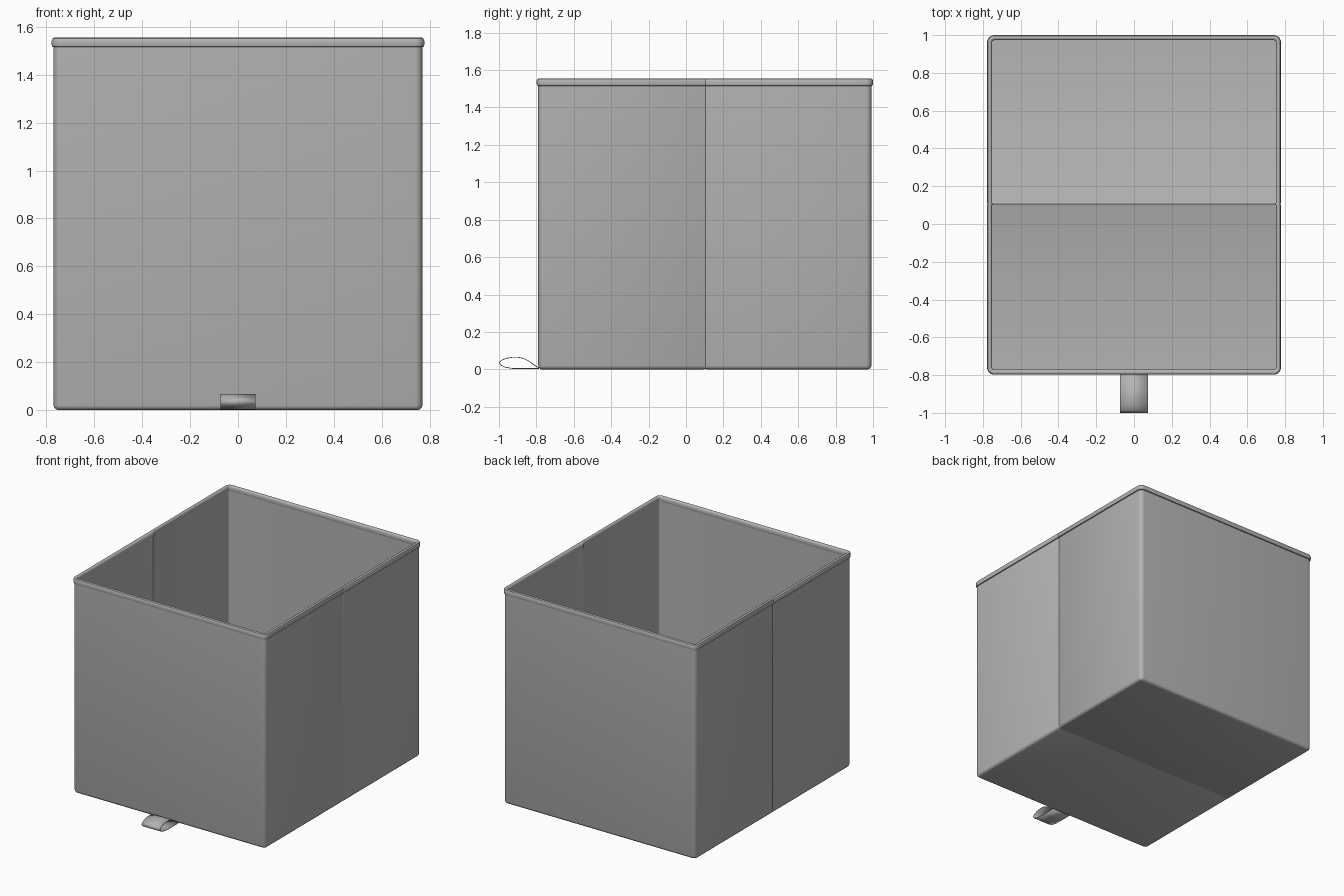
import bpy, bmesh, math

old = bpy.data.objects.get("Cube")
if old:
    bpy.data.objects.remove(old, do_unlink=True)

fabric = bpy.data.materials.new("warm_grey_fabric")
fabric.use_nodes = True
colour = (0.47, 0.46, 0.45, 1)
fabric.diffuse_color = colour
fabric.node_tree.nodes["Principled BSDF"].inputs["Base Color"].default_value = colour

HALF_X, FRONT, BACK, RADIUS = 0.77, -0.79, 0.992, 0.03
SEAM_Y, SEAM_HALF, SEAM_DEPTH = 0.105, 0.006, 0.003


def outline(inset):
    """Rounded rectangle with a small crease in the middle of each side."""
    hx, y0, y1 = HALF_X - inset, FRONT + inset, BACK - inset
    r = max(RADIUS - inset, 0.005)
    half = []
    for start, cy in ((-90, y0 + r), (0, y1 - r)):
        for k in range(7):
            a = math.radians(start + 15 * k)
            half.append((hx - r + r * math.cos(a), cy + r * math.sin(a)))
        if start < 0:
            half += [(hx, SEAM_Y - SEAM_HALF), (hx - SEAM_DEPTH, SEAM_Y),
                     (hx, SEAM_Y + SEAM_HALF)]
    return half + [(-x, y) for x, y in reversed(half)]


def finish(bm, name):
    bmesh.ops.recalc_face_normals(bm, faces=bm.faces)
    mesh = bpy.data.meshes.new(name)
    bm.to_mesh(mesh)
    bm.free()
    mesh.materials.append(fabric)
    obj = bpy.data.objects.new(name, mesh)
    bpy.context.collection.objects.link(obj)
    bpy.ops.object.select_all(action='DESELECT')
    obj.select_set(True)
    bpy.context.view_layer.objects.active = obj
    bpy.ops.object.shade_smooth_by_angle(angle=math.radians(40))
    return obj


def loft(name, profile, closed):
    """Sweep (inset, height) pairs round the outline; cap the ends if open."""
    bm = bmesh.new()
    rings = []
    for inset, z in profile:
        rings.append([bm.verts.new((x, y, z)) for x, y in outline(inset)])
    n = len(rings[0])
    pairs = list(zip(rings, rings[1:]))
    if closed:
        pairs.append((rings[-1], rings[0]))
    for a, b in pairs:
        for i in range(n):
            j = (i + 1) % n
            bm.faces.new((a[i], a[j], b[j], b[i]))
    if not closed:
        for ring in (rings[0], rings[-1]):
            # Strips across the floor, with the seam pressed in
            for i in range(n // 2 - 1):
                bm.faces.new((ring[i], ring[i + 1], ring[n - 2 - i], ring[n - 1 - i]))
            for v in ring:
                if abs(v.co.y - SEAM_Y) < 0.001:
                    v.co.z += SEAM_DEPTH
    return finish(bm, name)


# Open box with thin walls and a softened lower edge
loft("box_body", [(0.02, 0), (0.01, 0.003), (0.003, 0.01), (0, 0.02),
                  (0, 1.535), (0.012, 1.535), (0.012, 0.012)], False)

# Folded binding round the opening
loft("rim_binding", [(0.001, 1.515), (-0.006, 1.518), (-0.008, 1.525),
                     (-0.008, 1.543), (-0.004, 1.552), (0.003, 1.555),
                     (0.010, 1.555), (0.016, 1.551), (0.019, 1.543),
                     (0.019, 1.525), (0.017, 1.518), (0.011, 1.515)], True)

# Folded pull tab at the foot of the front
path = [(-0.785, 0.006), (-0.81, 0.022), (-0.84, 0.044), (-0.87, 0.059),
        (-0.90, 0.065), (-0.93, 0.064), (-0.96, 0.059), (-0.985, 0.049),
        (-0.998, 0.037), (-0.99, 0.022), (-0.965, 0.011), (-0.93, 0.005),
        (-0.88, 0.004), (-0.785, 0.004)]
bm = bmesh.new()
sides = [[bm.verts.new((x, y, z)) for y, z in path] for x in (-0.074, 0.074)]
for i in range(len(path) - 1):
    bm.faces.new((sides[0][i], sides[0][i + 1], sides[1][i + 1], sides[1][i]))
tab = finish(bm, "pull_tab")
solid = tab.modifiers.new("thickness", 'SOLIDIFY')
solid.thickness = 0.004
solid.offset = 0
